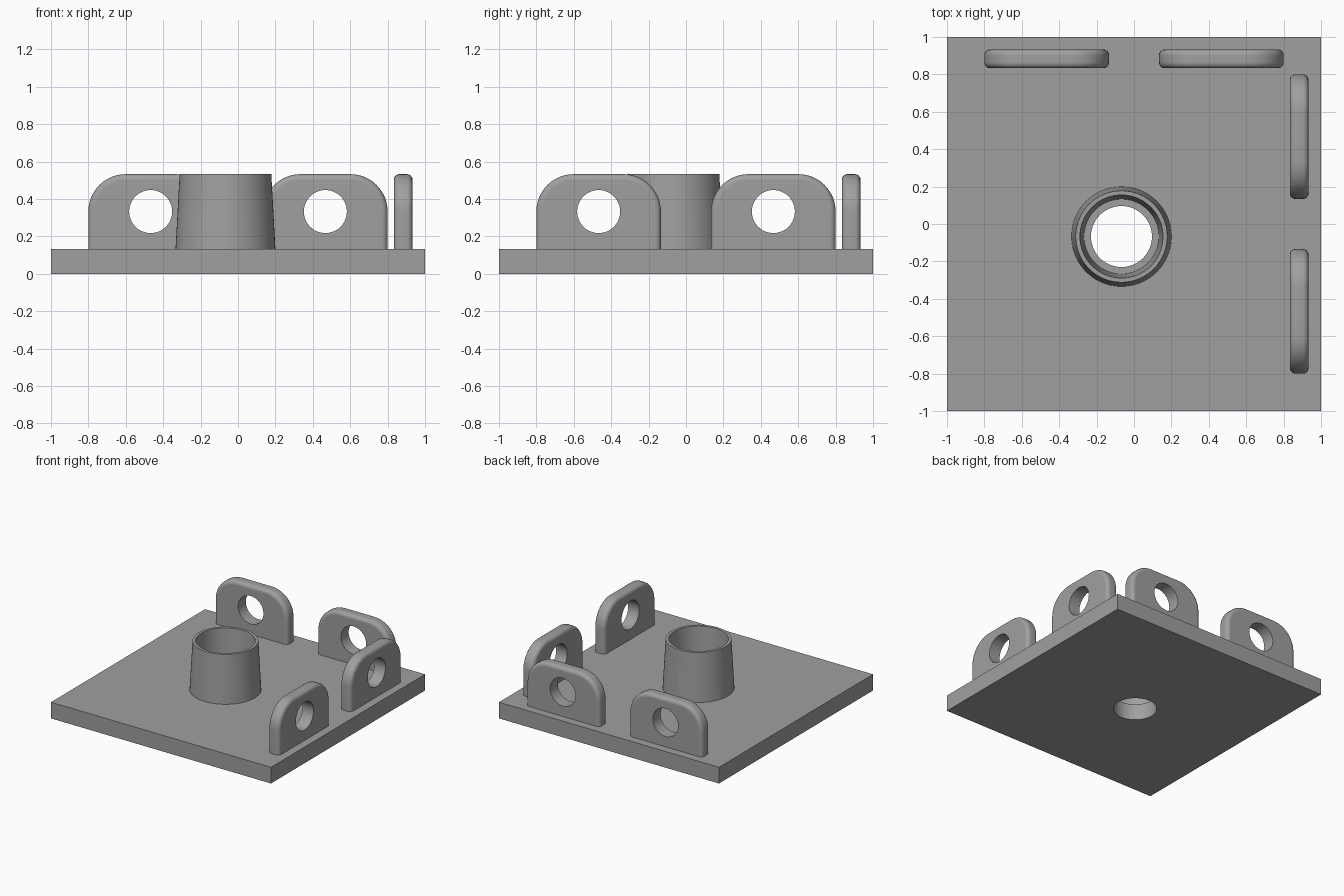
import bpy, bmesh, math
from mathutils import Matrix, Vector

if "Cube" in bpy.data.objects:
    bpy.data.objects.remove(bpy.data.objects["Cube"])

grey = bpy.data.materials.new("plain grey")
grey.diffuse_color = (0.35, 0.35, 0.35, 1)
grey.use_nodes = True
grey.node_tree.nodes["Principled BSDF"].inputs["Base Color"].default_value = grey.diffuse_color

T, TOP = 0.133, 0.533          # plate thickness, overall height
CX = CY = -0.067               # socket centre
BORE = 0.163


def finish(bm, name):
    """Smooth curved faces, keep sharp edges and flat caps."""
    bmesh.ops.recalc_face_normals(bm, faces=bm.faces)
    for e in bm.edges:
        e.smooth = e.calc_face_angle(0) < math.radians(30)
    me = bpy.data.meshes.new(name)
    bm.to_mesh(me)
    bm.free()
    me.materials.append(grey)
    ob = bpy.data.objects.new(name, me)
    bpy.context.collection.objects.link(ob)
    return ob


def loop(bm, pts):
    return [bm.verts.new(p) for p in pts]


def skin(bm, a, b, smooth=True):
    n = len(a)
    for i in range(n):
        j = (i + 1) % n
        bm.faces.new((a[i], a[j], b[j], b[i])).smooth = smooth


def cap(bm, *rings):
    """Flat face bounded by an outer ring and inner hole rings."""
    edges = []
    for r in rings:
        for i in range(len(r)):
            e = bm.edges.get((r[i - 1], r[i])) or bm.edges.new((r[i - 1], r[i]))
            edges.append(e)
    geom = bmesh.ops.triangle_fill(bm, edges=edges, use_beauty=True)["geom"]
    for f in geom:
        if isinstance(f, bmesh.types.BMFace):
            f.smooth = False


def circle(r, n=64):
    return [(r * math.cos(2 * math.pi * i / n), r * math.sin(2 * math.pi * i / n)) for i in range(n)]


# Base plate with a through bore
bm = bmesh.new()
square = [(-1, -1), (1, -1), (1, 1), (-1, 1)]
outer, inner = [], []
for z in (0, T):
    outer.append(loop(bm, [(x, y, z) for x, y in square]))
    inner.append(loop(bm, [(CX + x, CY + y, z) for x, y in circle(BORE)]))
skin(bm, *outer, smooth=False)
skin(bm, *inner)
for o, i in zip(outer, inner):
    cap(bm, o, i)
finish(bm, "base_plate")

# Tapered hollow socket: outer wall, rim, inner wall
bm = bmesh.new()
rings = [loop(bm, [(CX + x, CY + y, z) for x, y in circle(r)])
         for r, z in ((0.267, T), (0.245, TOP), (0.222, TOP), (0.2, T))]
for a, b in zip(rings, rings[1:]):
    skin(bm, a, b)
finish(bm, "socket")


# Lug: upright rounded tab with softened edges and an eye
def lug_outline(d):
    hw, top, r = 0.333 - d, TOP - d, 0.2 - d
    pts = [(-hw, T), (hw, T)]
    for side in (0, 1):
        cx = (hw - r) * (1 - 2 * side)
        for k in range(13):
            a = math.pi / 2 * (side + k / 12)
            pts.append((cx + r * math.cos(a), top - r + r * math.sin(a)))
    return pts


def lug(name, matrix):
    bm = bmesh.new()
    half, bev, seg = 0.05, 0.03, 6
    steps = []
    for k in range(seg + 1):
        a = math.pi / 2 * k / seg
        steps.append((half - bev + bev * math.sin(a), bev * (1 - math.cos(a))))
    steps = [(-y, d) for y, d in reversed(steps)] + steps
    rings = [loop(bm, [(x, y, z) for x, z in lug_outline(d)]) for y, d in steps]
    for a, b in zip(rings, rings[1:]):
        skin(bm, a, b)
    eyes = [loop(bm, [(x, y, 0.333 + z) for x, z in circle(0.115, 48)]) for y in (-half, half)]
    skin(bm, *eyes)
    cap(bm, rings[0], eyes[0])
    cap(bm, rings[-1], eyes[1])
    bm.transform(matrix)
    finish(bm, name)


for s, tag in ((-1, "a"), (1, "b")):
    lug("back_lug_" + tag, Matrix.Translation(Vector((s * 0.467, 0.883, 0))))
    lug("right_lug_" + tag,
        Matrix.Translation(Vector((0.883, s * 0.467, 0))) @ Matrix.Rotation(math.pi / 2, 4, 'Z'))
